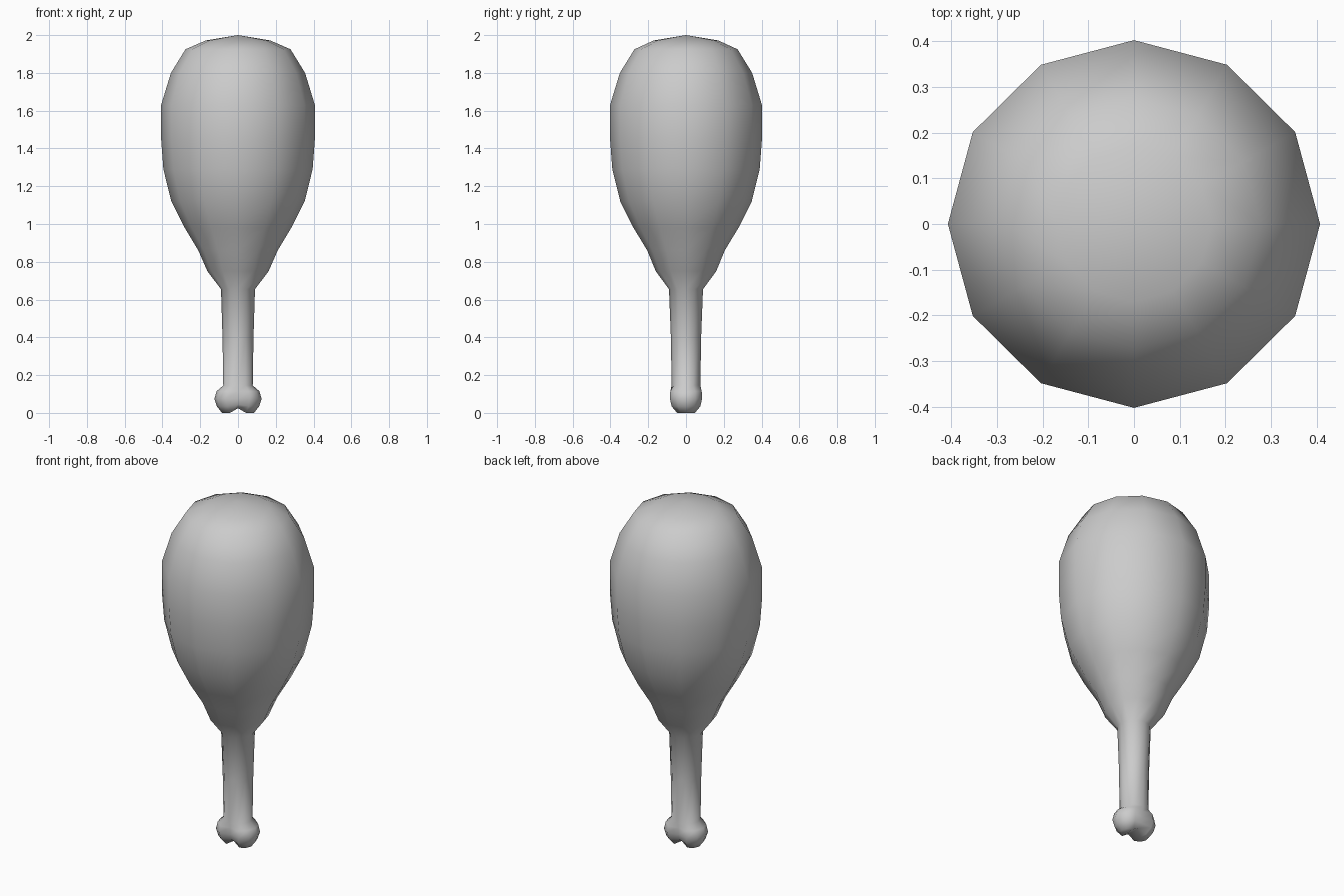
import bpy, bmesh
from math import sin, cos, pi

if "Cube" in bpy.data.objects:
    bpy.data.objects.remove(bpy.data.objects["Cube"])

SIDES = 12

# Rings from bottom to top: x radius, y radius, z, groove pinch in y, groove lift in z
RINGS = [
    (0.085, 0.055, 0.005, 0.70, 0.020),   # underside of the two knobs
    (0.112, 0.088, 0.035, 0.72, 0.010),
    (0.125, 0.098, 0.075, 0.72, 0.0),     # widest part of the knobs
    (0.113, 0.096, 0.115, 0.76, 0.0),
    (0.078, 0.076, 0.145, 1.0, 0.0),      # bone shaft
    (0.082, 0.080, 0.40, 1.0, 0.0),
    (0.090, 0.090, 0.655, 1.0, 0.0),      # meat starts
    (0.162, 0.160, 0.75, 1.0, 0.0),
    (0.210, 0.205, 0.86, 1.0, 0.0),
    (0.282, 0.278, 0.98, 1.0, 0.0),
    (0.353, 0.348, 1.12, 1.0, 0.0),
    (0.395, 0.390, 1.29, 1.0, 0.0),
    (0.407, 0.402, 1.45, 1.0, 0.0),
    (0.407, 0.402, 1.63, 1.0, 0.0),
    (0.355, 0.350, 1.80, 1.0, 0.0),
    (0.278, 0.273, 1.925, 1.0, 0.0),
    (0.170, 0.170, 1.972, 1.0, 0.0),
]


def ring(bm, rx, ry, z, pinch, lift):
    verts = []
    for i in range(SIDES):
        a = 2 * pi * i / SIDES
        groove = i % 6 == 3
        y = ry * sin(a) * (pinch if groove else 1)
        verts.append(bm.verts.new((rx * cos(a), y, z + (lift if groove else 0) - 0.005 * (z < 0.01 and not groove))))
    return verts


bm = bmesh.new()
loops = [ring(bm, *r) for r in RINGS]

# Walls
for lo, hi in zip(loops, loops[1:]):
    for i in range(SIDES):
        j = (i + 1) % SIDES
        bm.faces.new((lo[i], lo[j], hi[j], hi[i]))

# Rounded top of the meat
tip = bm.verts.new((0, 0, 2.0))
for i in range(SIDES):
    bm.faces.new((loops[-1][i], loops[-1][(i + 1) % SIDES], tip))

# Grooved underside, bridged in strips from front to back
b = loops[0]
for i in range(SIDES // 2):
    face = [b[i], b[-i % SIDES], b[-i - 1], b[i + 1]]
    bm.faces.new(list(dict.fromkeys(face)))

bmesh.ops.recalc_face_normals(bm, faces=bm.faces)
for f in bm.faces:
    f.smooth = True
mesh = bpy.data.meshes.new("drumstick")
bm.to_mesh(mesh)
bm.free()
bpy.context.collection.objects.link(bpy.data.objects.new("drumstick", mesh))
